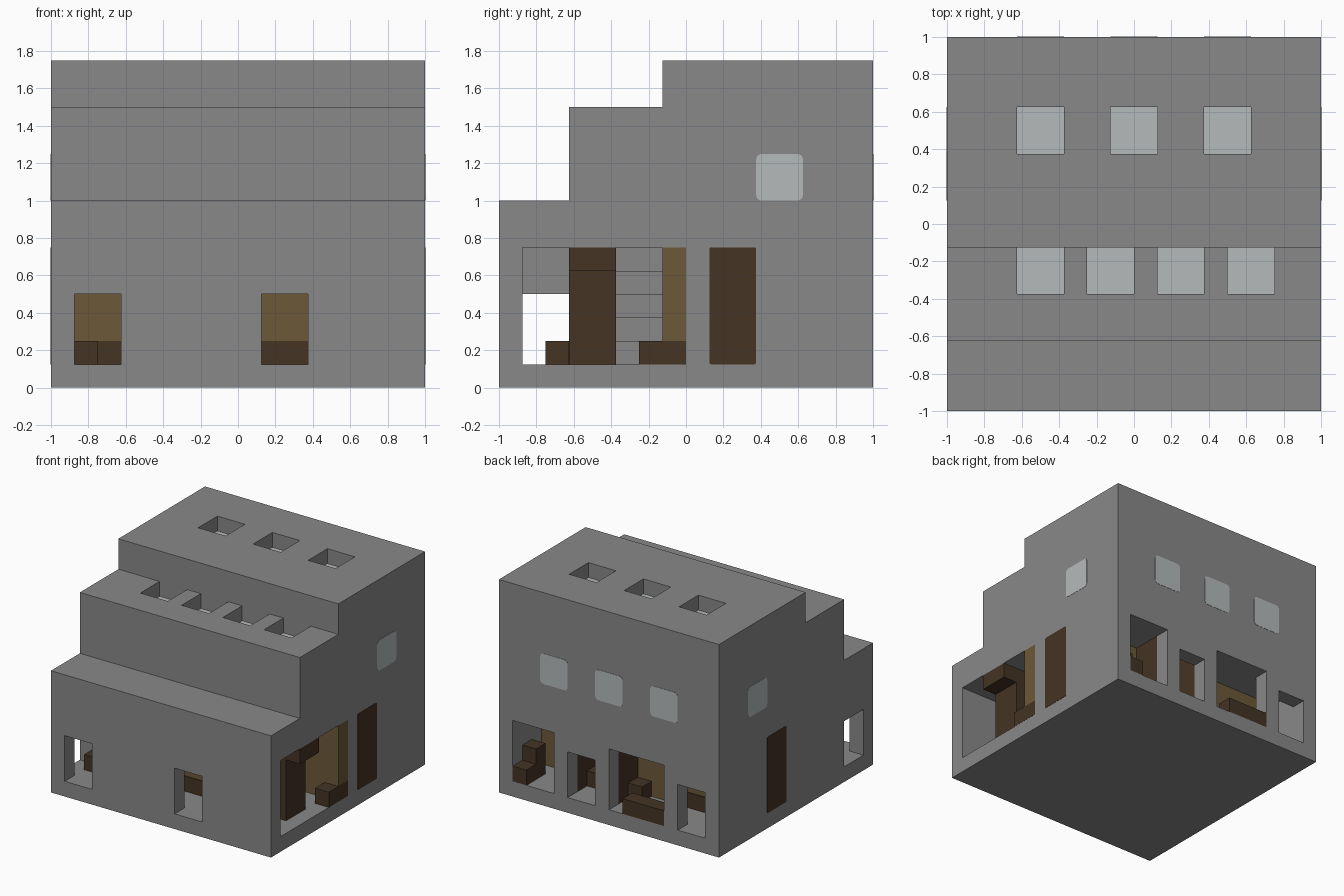
import bpy
import bmesh

cube = bpy.data.objects.get("Cube")
if cube:
    bpy.data.objects.remove(cube, do_unlink=True)


def make_material(name, rgb):
    mat = bpy.data.materials.new(name)
    mat.use_nodes = True
    colour = (*rgb, 1)
    mat.diffuse_color = colour
    mat.node_tree.nodes["Principled BSDF"].inputs["Base Color"].default_value = colour
    return mat


STONE = make_material("grey stone", (0.25, 0.25, 0.25))
GLASS = make_material("pale glass", (0.46, 0.49, 0.49))
DARK = make_material("dark wood", (0.058, 0.033, 0.017))
LIGHT = make_material("light wood", (0.15, 0.098, 0.04))


def finish(name, bm, mat):
    bmesh.ops.recalc_face_normals(bm, faces=bm.faces)
    mesh = bpy.data.meshes.new(name)
    bm.to_mesh(mesh)
    bm.free()
    if mat:
        mesh.materials.append(mat)
    obj = bpy.data.objects.new(name, mesh)
    bpy.context.collection.objects.link(obj)
    return obj


def box(name, xs, ys, zs, mat=None, radius=0, axis=0):
    """Box from ranges; radius rounds the edges running along the axis."""
    bm = bmesh.new()
    bmesh.ops.create_cube(bm, size=1)
    for v in bm.verts:
        v.co = [r[0] if c < 0 else r[1] for c, r in zip(v.co, (xs, ys, zs))]
    if radius:
        edges = [e for e in bm.edges
                 if abs(e.verts[0].co[axis] - e.verts[1].co[axis]) > 1e-4]
        bmesh.ops.bevel(bm, geom=edges, offset=radius, segments=4,
                        profile=0.5, affect="EDGES")
    return finish(name, bm, mat)


# Stepped house body, extruded sideways
profile = [(-1, 0), (1, 0), (1, 1.75), (-0.125, 1.75), (-0.125, 1.5),
           (-0.625, 1.5), (-0.625, 1), (-1, 1)]
bm = bmesh.new()
side = bm.faces.new([bm.verts.new((-1, y, z)) for y, z in profile])
moved = bmesh.ops.extrude_face_region(bm, geom=[side])["geom"]
bmesh.ops.translate(bm, vec=(2, 0, 0),
                    verts=[g for g in moved if isinstance(g, bmesh.types.BMVert)])
house = finish("house_body", bm, STONE)

# Rooms, openings and skylight pits to cut away
LOW = 0.125
cuts = [((-0.875, 0.875), (-0.875, 0), (LOW, 0.75)),
        ((-0.875, 0.875), (0.625, 0.875), (LOW, 0.625)),
        ((0.75, 1.2), (-0.875, 0), (LOW, 0.75)),
        ((-1.2, -0.75), (-0.875, -0.625), (LOW, 0.5))]
for x in (-0.875, 0.125):
    cuts.append(((x, x + 0.25), (-1.2, -0.75), (LOW, 0.5)))
for x0, x1, top in ((0.5, 0.875, 0.625), (0.125, 0.375, 0.5),
                    (-0.5, 0, 0.625), (-0.875, -0.625, 0.5)):
    cuts.append(((x0, x1), (0.75, 1.2), (LOW, top)))

UPPER = (-0.625, -0.125, 0.375)
LOWER = (-0.625, -0.25, 0.125, 0.5)
pits = [(x, 0.375, 1.75) for x in UPPER] + [(x, -0.375, 1.5) for x in LOWER]
for x, y, z in pits:
    cuts.append(((x, x + 0.25), (y, y + 0.25), (z - 0.125, z + 0.125)))

bpy.context.view_layer.objects.active = house
for ranges in cuts:
    cutter = box("cutter", *ranges)
    cutter.hide_render = True
    mod = house.modifiers.new("cut", "BOOLEAN")
    mod.operation = "DIFFERENCE"
    mod.solver = "EXACT"
    mod.object = cutter
    bpy.ops.object.modifier_apply(modifier=mod.name)
    bpy.data.objects.remove(cutter, do_unlink=True)

# Skylight glass at the bottom of each pit
for x, y, z in pits:
    box("skylight_glass", (x, x + 0.25), (y, y + 0.25),
        (z - 0.129, z - 0.122), GLASS)

# Rounded upper windows and side doors
T = 0.002
for x in UPPER:
    box("back_window", (x, x + 0.25), (1 - T, 1 + T), (1, 1.25), GLASS, 0.03, 1)
for s in (-1, 1):
    xs = (s - T, s + T)
    box("side_window", xs, (0.375, 0.625), (1, 1.25), GLASS, 0.03)
    box("side_door", xs, (0.125, 0.375), (LOW, 0.75), DARK, 0.01)

# Front room: wooden walls, cabinet, shelf and benches
box("room_partition", (-0.875, 1), (-0.125, 0), (LOW, 0.75), LIGHT)
box("hall_partition", (-0.875, 0.625), (-0.625, -0.376), (LOW, 0.75), LIGHT)
box("tall_cabinet", (0.625, 0.875), (-0.625, -0.375), (LOW, 0.625), DARK)
box("overhead_shelf", (0.625, 1), (-0.625, -0.375), (0.625, 0.75), DARK)
box("entry_bench", (0.875, 1.001), (-0.25, 0), (LOW, 0.25), DARK)
box("hall_bench", (-0.75, 0.375), (-0.63, -0.5), (LOW, 0.25), DARK)
box("hall_stool", (-0.875, -0.75), (-0.75, -0.625), (LOW, 0.25), DARK)

# Staircase climbing towards the far wall
for i in range(5):
    x = 0.625 - 0.125 * i
    box("stair_step", (x - 0.125, x), (-0.375, -0.125),
        (LOW, 0.25 + 0.125 * i), STONE)

# Back rooms: panelled wall, dividers and furniture
box("back_panelling", (-0.875, 0.875), (0.6, 0.626), (LOW, 0.625), LIGHT)
for x in (0, 0.375):
    box("room_divider", (x, x + 0.125), (0.625, 0.875), (LOW, 0.625), DARK)
box("step_seat", (0.75, 0.875), (0.75, 1), (LOW, 0.25), DARK)
box("seat_back", (0.75, 0.875), (0.75, 0.875), (0.25, 0.375), DARK)
for x in (-0.125, 0.25):
    box("small_stool", (x, x + 0.125), (0.625, 0.75), (LOW, 0.25), DARK)
box("window_bench", (-0.5, -0.125), (0.875, 1), (LOW, 0.25), DARK)
box("wall_bench", (-0.75, -0.375), (0.6, 0.632), (LOW, 0.25), DARK)
